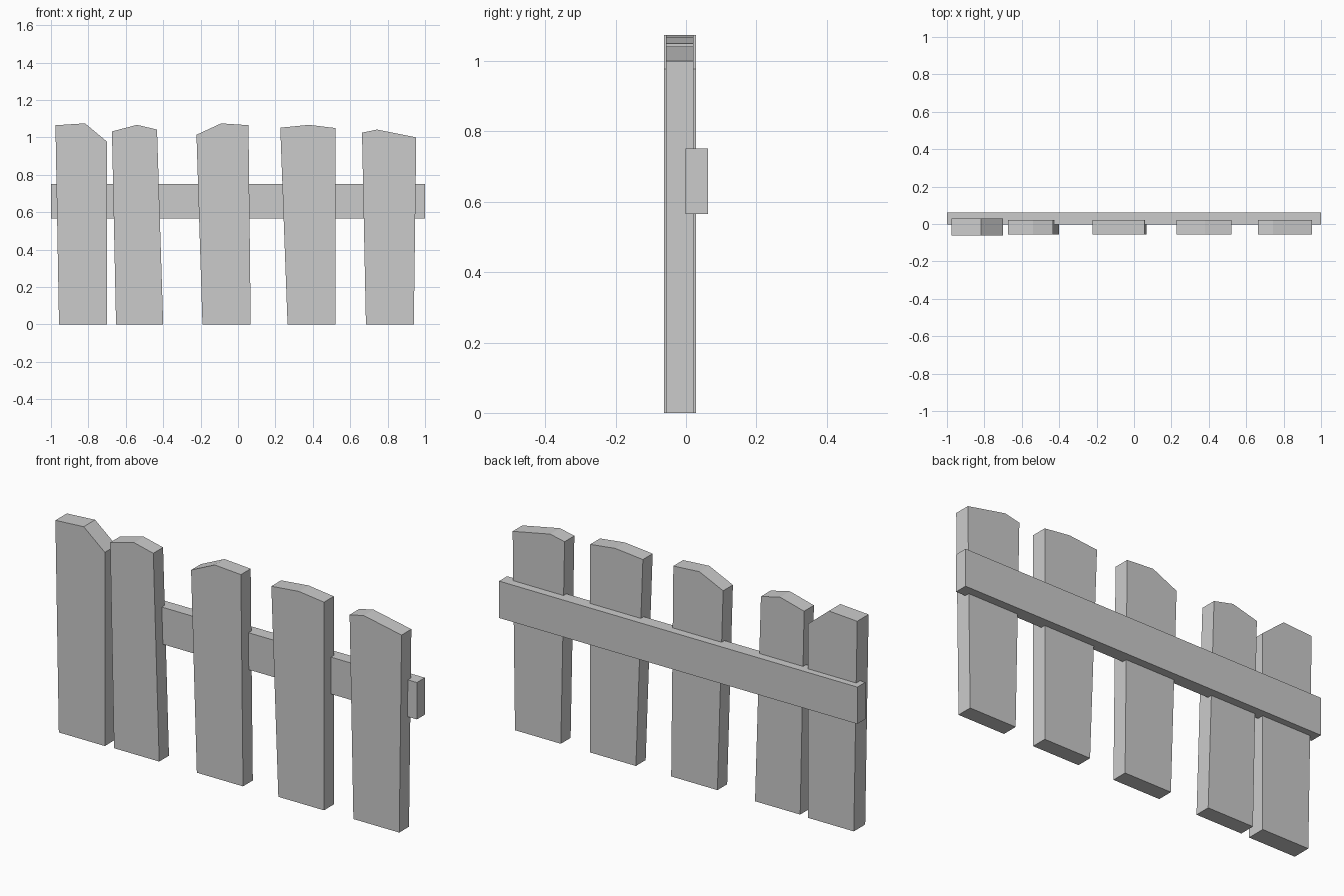
import bpy, bmesh

if "Cube" in bpy.data.objects:
    bpy.data.objects.remove(bpy.data.objects["Cube"])


def extrude_profile(name, profile, y0, y1):
    """Extrude a front-view (x, z) outline from y0 to y1."""
    bm = bmesh.new()
    face = bm.faces.new([bm.verts.new((x, y0, z)) for x, z in profile])
    out = bmesh.ops.extrude_face_region(bm, geom=[face])
    verts = [g for g in out["geom"] if isinstance(g, bmesh.types.BMVert)]
    bmesh.ops.translate(bm, verts=verts, vec=(0, y1 - y0, 0))
    bmesh.ops.recalc_face_normals(bm, faces=bm.faces)
    mesh = bpy.data.meshes.new(name)
    bm.to_mesh(mesh)
    bm.free()
    obj = bpy.data.objects.new(name, mesh)
    bpy.context.collection.objects.link(obj)
    return obj


# Pickets: bottom left x, bottom right x, then top right, peak, top left
pickets = [
    (-0.957, -0.70, (-0.70, 0.977), (-0.818, 1.075), (-0.976, 1.065)),
    (-0.652, -0.40, (-0.433, 1.042), (-0.54, 1.067), (-0.674, 1.032)),
    (-0.19, 0.068, (0.056, 1.065), (-0.09, 1.075), (-0.222, 1.014)),
    (0.265, 0.52, (0.52, 1.05), (0.38, 1.067), (0.226, 1.052)),
    (0.684, 0.94, (0.953, 1.0), (0.743, 1.042), (0.663, 1.025)),
]
for i, (left, right, *top) in enumerate(pickets):
    # The first picket is slightly thicker than the rest
    y0, y1 = (-0.062, 0.029) if i == 0 else (-0.057, 0.021)
    extrude_profile(f"picket_{i + 1}", [(left, 0), (right, 0), *top], y0, y1)

# Horizontal rail behind the pickets
extrude_profile("rail", [(-1, 0.566), (1, 0.566), (1, 0.752), (-1, 0.752)], -0.002, 0.062)
